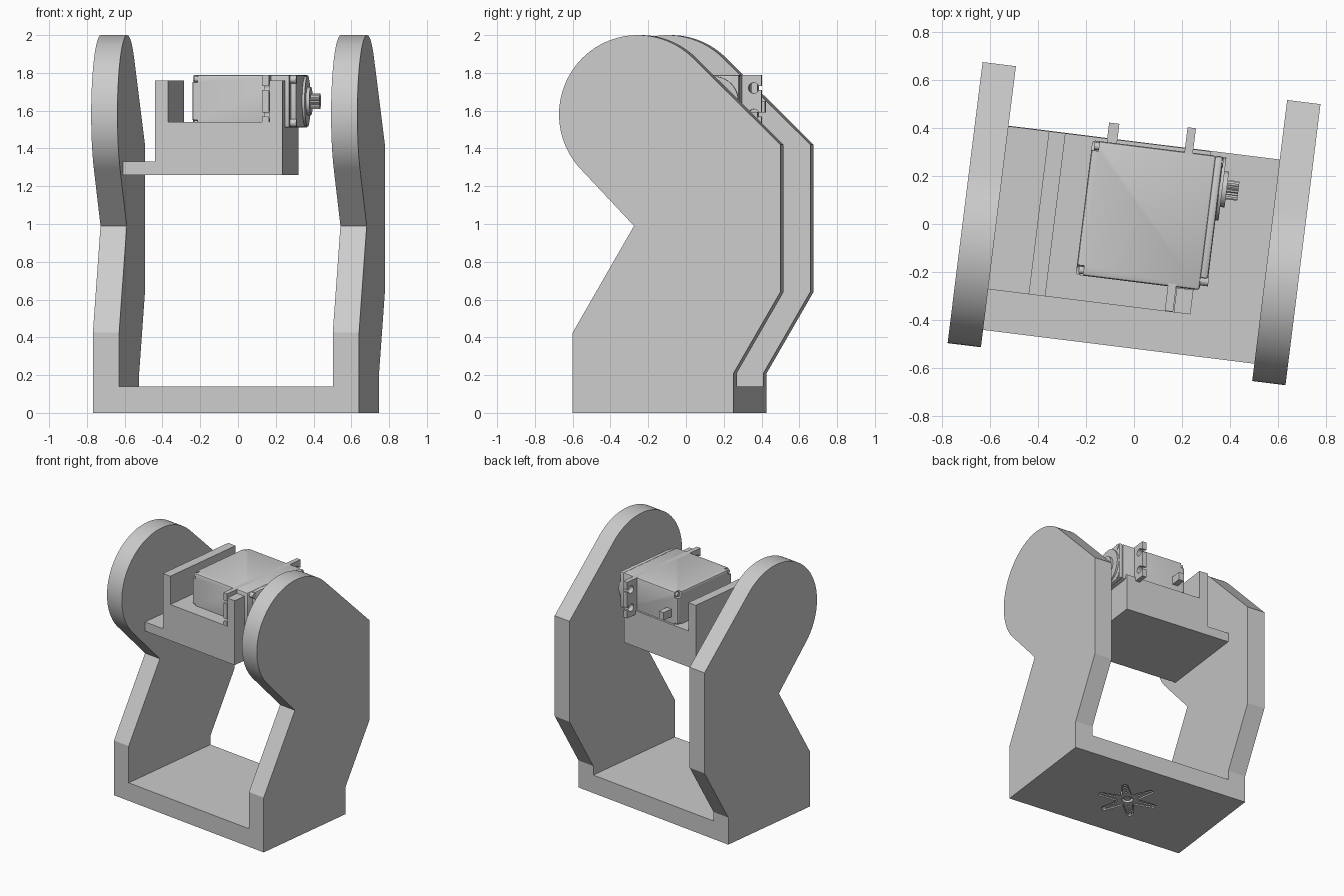
import bpy, math
from math import sin, cos, pi, radians

cube = bpy.data.objects.get("Cube")
if cube:
    bpy.data.objects.remove(cube, do_unlink=True)

YAW = radians(-7.1)  # the whole assembly is turned slightly about z

grey = bpy.data.materials.new("light_grey")
grey.use_nodes = True
GREY = (0.6, 0.6, 0.6, 1)
grey.diffuse_color = GREY
grey.node_tree.nodes["Principled BSDF"].inputs["Base Color"].default_value = GREY


def prism(name, pts, lo, hi, axis="x"):
    """Extrude a closed outline along x (points are y, z), y (z, x) or z (x, y)."""
    shift = "xyz".index(axis)

    def place(p, h):
        v = (h, p[0], p[1])
        return v[-shift:] + v[:-shift] if shift else v

    n = len(pts)
    verts = [place(p, h) for h in (lo, hi) for p in pts]
    faces = [tuple(reversed(range(n))), tuple(range(n, 2 * n))]
    faces += [(i, (i + 1) % n, n + (i + 1) % n, n + i) for i in range(n)]
    mesh = bpy.data.meshes.new(name)
    mesh.from_pydata(verts, [], faces)
    mesh.materials.append(grey)
    obj = bpy.data.objects.new(name, mesh)
    bpy.context.collection.objects.link(obj)
    obj.rotation_euler.z = YAW
    return obj


def box(name, x, y, z):
    return prism(name, [(y[0], z[0]), (y[1], z[0]), (y[1], z[1]), (y[0], z[1])], *x)


def circle(a, b, r, n=32, start=0.0, sweep=2 * pi):
    return [(a + r * cos(start + sweep * i / n), b + r * sin(start + sweep * i / n))
            for i in range(n)]


def activate(obj):
    bpy.ops.object.select_all(action="DESELECT")
    obj.select_set(True)
    bpy.context.view_layer.objects.active = obj


def combine(obj, others, operation):
    activate(obj)
    for other in others:
        mod = obj.modifiers.new("combine", "BOOLEAN")
        mod.operation, mod.solver, mod.object = operation, "EXACT", other
        bpy.ops.object.modifier_apply(modifier=mod.name)
        bpy.data.objects.remove(other, do_unlink=True)
    return obj


def bevel(obj, width):
    activate(obj)
    mod = obj.modifiers.new("bevel", "BEVEL")
    mod.width, mod.segments = width, 2
    bpy.ops.object.modifier_apply(modifier=mod.name)


# Outer frame: two bent side plates with round heads, joined by a base
FRONT, BACK = -0.516, 0.342
HEAD_Y, HEAD_Z, HEAD_R = -0.169, 1.58, 0.42
plate = [(FRONT, 0), (BACK, 0), (BACK, 0.21), (0.592, 0.64), (0.592, 1.42)]
plate += circle(HEAD_Y, HEAD_Z, HEAD_R, 48, pi / 4, pi)
plate += [(HEAD_Y - HEAD_R * sin(pi / 4), HEAD_Z - HEAD_R * sin(pi / 4)),
          (-0.189, 0.99), (FRONT, 0.425)]
frame = box("frame", (-0.64, 0.64), (FRONT, BACK), (0, 0.14))
combine(frame, [prism("plate", plate, min(s * 0.57, s * 0.71), max(s * 0.57, s * 0.71))
                for s in (-1, 1)], "UNION")


# Six-armed horn sunk into the underside of the base
MID_Y = (FRONT + BACK) / 2
ARMS = [radians(52 + 60 * k) for k in range(6)]


def star(grow):
    pts = []
    for a in ARMS:
        for r, half in ((0.065, 0.034), (0.2, 0.018), (0.215, 0.008)):
            pts.append((r + grow, -half - grow, a))
        for r, half in ((0.215, 0.008), (0.2, 0.018), (0.065, 0.034)):
            pts.append((r + grow, half + grow, a))
    return [(r * cos(a) - t * sin(a), MID_Y + r * sin(a) + t * cos(a)) for r, t, a in pts]


combine(frame, [prism("recess", star(0.004), -0.05, 0.04, "z")], "DIFFERENCE")
horn = prism("base_horn", star(-0.001), 0.006, 0.04, "z")
holes = [prism("hole", circle(r * cos(a), MID_Y + r * sin(a), 0.009, 10), -0.05, 0.03, "z")
         for a in ARMS for r in (0.1, 0.135, 0.17, 0.2)]
holes.append(prism("hub_hole", circle(0, MID_Y, 0.04, 24), -0.05, 0.03, "z"))
combine(horn, holes, "DIFFERENCE")
prism("horn_screw", circle(0, MID_Y, 0.025, 20), 0.012, 0.035, "z")

# Motor cradle: stepped block with a flange, a tall wall and a short front post
cradle_outline = [(1.26, -0.572), (1.26, 0.28), (1.54, 0.28), (1.54, -0.33),
                  (1.76, -0.33), (1.76, -0.40), (1.33, -0.40), (1.33, -0.572)]
cradle = prism("motor_cradle", cradle_outline, -0.345, 0.34, "y")
combine(cradle, [box("post", (0.21, 0.28), (-0.345, -0.242), (1.5, 1.76))], "UNION")

# Motor housing with screw notches in the corners
LOW, HIGH, MID_Z = 1.51, 1.79, 1.65
Y0, Y1 = -0.24, 0.325
housing = box("motor_housing", (-0.215, 0.305), (Y0, Y1), (LOW, HIGH))
bevel(housing, 0.012)
combine(housing, [prism("notch", circle(y, z, 0.032, 20), -0.3, -0.185)
                  for y in (Y0 + 0.012, Y1 - 0.012) for z in (LOW + 0.012, HIGH - 0.012)],
        "DIFFERENCE")
for y in (Y0 + 0.022, Y1 - 0.022):
    for z in (LOW + 0.022, HIGH - 0.022):
        prism("housing_screw", circle(y, z, 0.016, 16), -0.205, -0.18)

# Gear cover, output collar and toothed shaft
cover = box("gear_cover", (0.30, 0.335), (-0.19, Y1), (LOW, HIGH))
bevel(cover, 0.012)
for y in (-0.2, Y1 - 0.025):
    for z in (LOW + 0.025, HIGH - 0.025):
        prism("cover_screw", circle(y, z, 0.02, 16), 0.30, 0.338)
OUT_Y = 0.19
prism("output_disc", circle(OUT_Y, MID_Z, 0.132, 40), 0.33, 0.348)
prism("output_collar", circle(OUT_Y, MID_Z, 0.075), 0.34, 0.366)
teeth = [(OUT_Y + r * cos(a), MID_Z + r * sin(a))
         for i in range(40) for r, a in [(0.041 if i % 2 else 0.035, 2 * pi * i / 40)]]
prism("output_shaft", teeth, 0.36, 0.415)

# Mounting ears with open-ended screw slots
ears = box("mounting_ears", (0.172, 0.207), (-0.343, 0.428), (LOW, HIGH))
slots = []
for z in (MID_Z - 0.07, MID_Z + 0.07):
    for y, end in ((-0.302, -0.5), (0.387, 0.6)):
        slots.append(prism("slot_hole", circle(y, z, 0.028, 24), 0.1, 0.3))
        slots.append(box("slot", (0.1, 0.3), (min(y, end), max(y, end)), (z - 0.011, z + 0.011)))
combine(ears, slots, "DIFFERENCE")

# Cable outlet on the back of the motor
box("cable_outlet", (-0.155, -0.112), (0.31, 0.407), (1.59, 1.65))

for obj in bpy.context.collection.objects:
    if obj.type == "MESH":
        activate(obj)
        bpy.ops.object.shade_smooth_by_angle(angle=radians(25))
